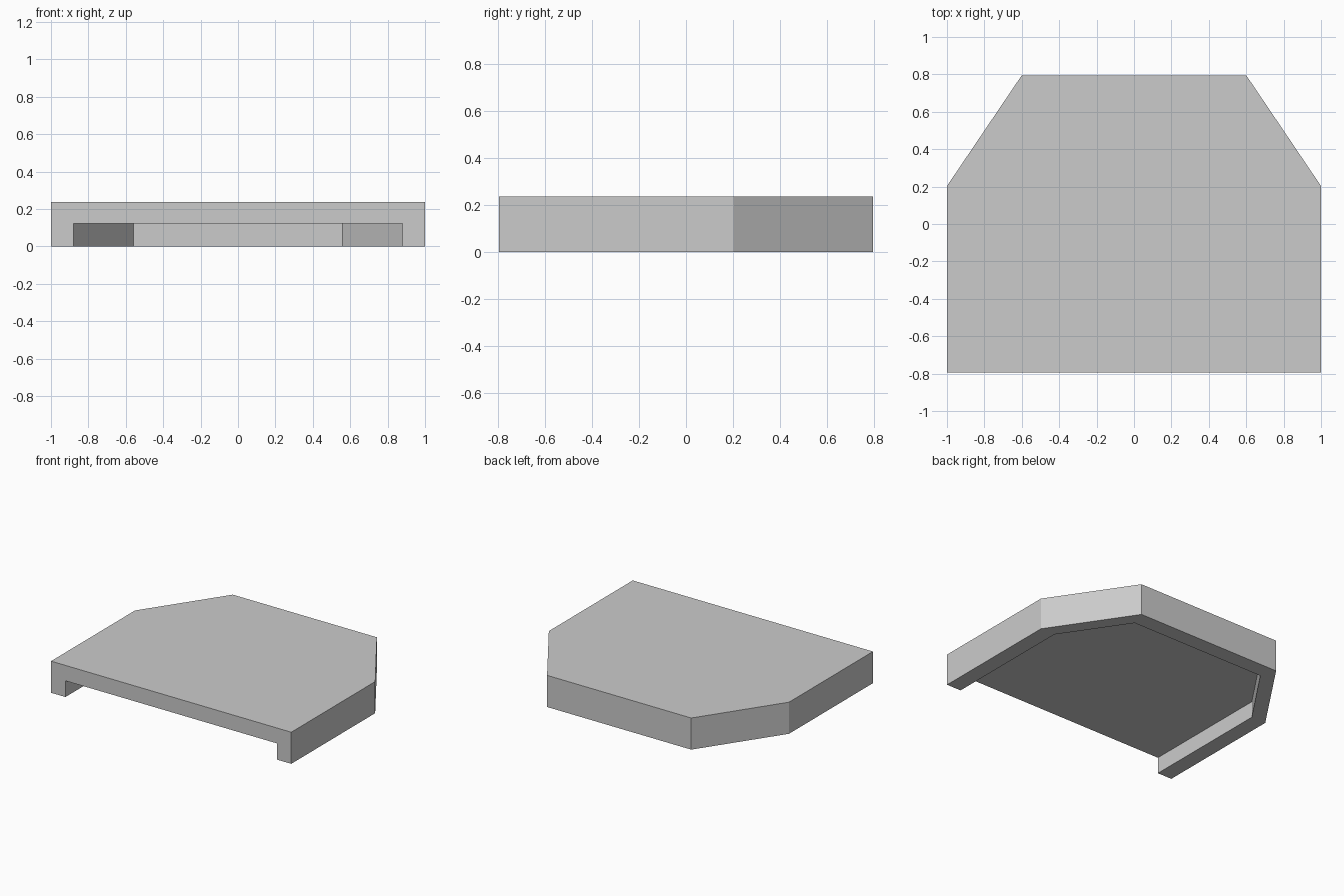
import bpy
import bmesh

cube = bpy.data.objects.get("Cube")
if cube:
    bpy.data.objects.remove(cube, do_unlink=True)

FRONT, BACK, HEIGHT, CEILING, WALL = -0.795, 0.795, 0.238, 0.122, 0.12


def outline(side, shoulder, back):
    """Open path from the front left, around the back, to the front right."""
    half = [(side, FRONT), (side, 0.203), (shoulder, back)]
    return half + [(-x, y) for x, y in reversed(half)]


outer = outline(1.0, 0.6, BACK)
inner = outline(1.0 - WALL, 0.56, BACK - WALL)

bm = bmesh.new()


def ring(path, z):
    return [bm.verts.new((x, y, z)) for x, y in path]


top, foot = ring(outer, HEIGHT), ring(outer, 0)
lip, ceiling = ring(inner, 0), ring(inner, CEILING)

# Top plate and recessed underside
bm.faces.new(top)
bm.faces.new(ceiling)

# Outer walls, bottom rim and inner walls
for upper, lower in ((top, foot), (foot, lip), (lip, ceiling)):
    for i in range(len(upper) - 1):
        bm.faces.new((upper[i], upper[i + 1], lower[i + 1], lower[i]))

# Front face with the open slot
bm.faces.new((top[0], foot[0], lip[0], ceiling[0],
              ceiling[-1], lip[-1], foot[-1], top[-1]))
bmesh.ops.recalc_face_normals(bm, faces=bm.faces)

mesh = bpy.data.meshes.new("canopy_slab")
bm.to_mesh(mesh)
bm.free()

# Plain grey finish
grey = bpy.data.materials.new("light_grey")
grey.use_nodes = True
colour = (0.6, 0.6, 0.6, 1)
grey.diffuse_color = colour
grey.node_tree.nodes["Principled BSDF"].inputs["Base Color"].default_value = colour
mesh.materials.append(grey)

slab = bpy.data.objects.new("canopy_slab", mesh)
bpy.context.collection.objects.link(slab)
